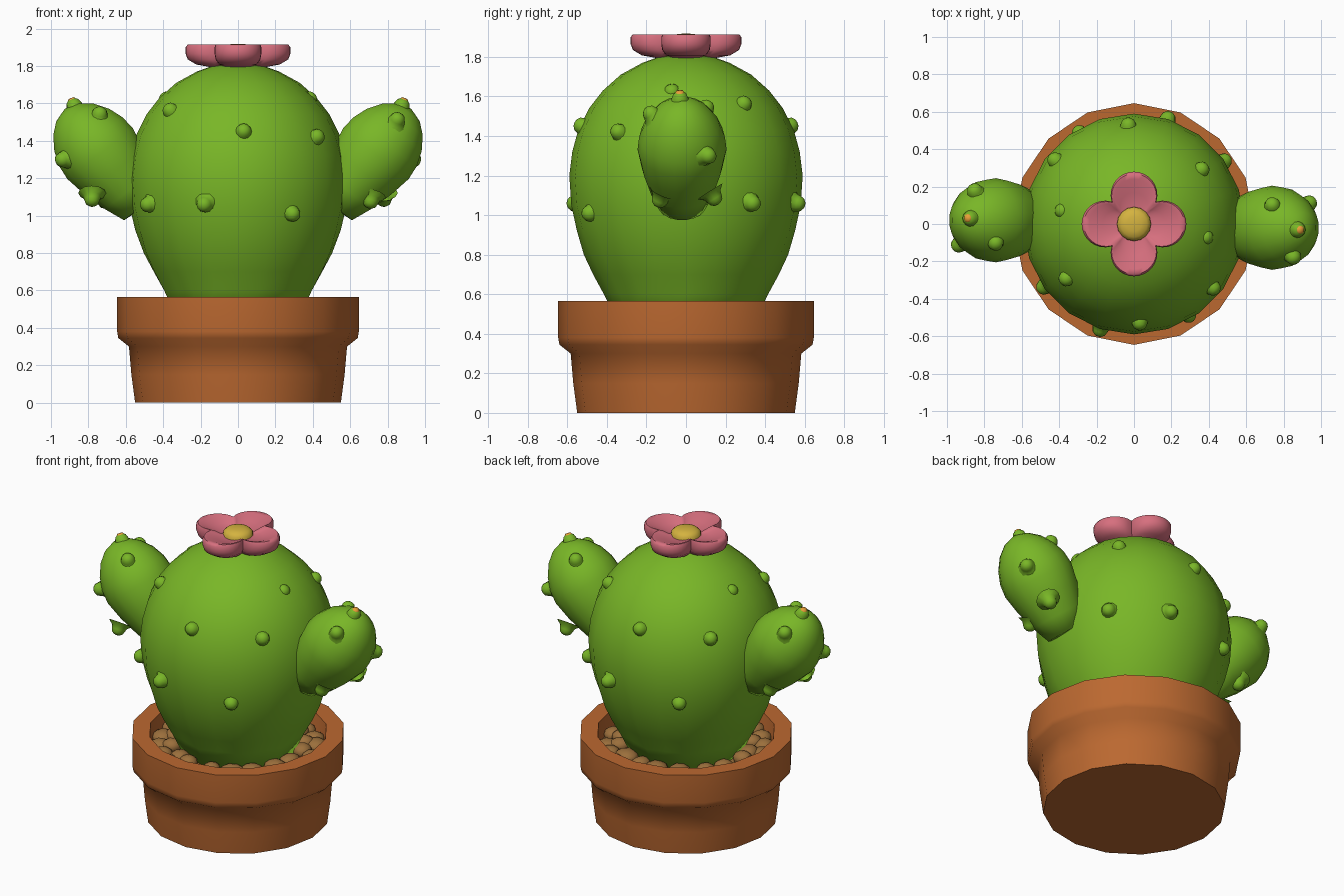
import bpy, bmesh, math, random
from mathutils import Vector, Matrix

random.seed(4)
if "Cube" in bpy.data.objects:
    bpy.data.objects.remove(bpy.data.objects["Cube"])


def material(name, r, g, b):
    m = bpy.data.materials.new(name)
    m.use_nodes = True
    m.diffuse_color = (r, g, b, 1)
    bsdf = m.node_tree.nodes["Principled BSDF"]
    bsdf.inputs["Base Color"].default_value = (r, g, b, 1)
    bsdf.inputs["Roughness"].default_value = 0.8
    return m


GREEN = material("cactus green", 0.19, 0.47, 0.02)
CLAY = material("terracotta", 0.50, 0.14, 0.03)
PINK = material("petal pink", 0.68, 0.16, 0.21)
YELLOW = material("flower yellow", 0.66, 0.45, 0.05)
PEBBLE = material("pebble brown", 0.33, 0.16, 0.045)
ORANGE = material("spine orange", 0.80, 0.35, 0.04)


def finish(bm, name, mat, angle=60):
    bmesh.ops.recalc_face_normals(bm, faces=bm.faces)
    mesh = bpy.data.meshes.new(name)
    bm.to_mesh(mesh)
    bm.free()
    mesh.materials.append(mat)
    ob = bpy.data.objects.new(name, mesh)
    bpy.context.collection.objects.link(ob)
    bpy.ops.object.select_all(action='DESELECT')
    ob.select_set(True)
    bpy.context.view_layer.objects.active = ob
    bpy.ops.object.shade_smooth_by_angle(angle=math.radians(angle))
    return ob


def lathe(bm, profile, sides, matrix=Matrix(), shape=lambda a, i, h: 1.0):
    """Revolve (radius, height) points about z; shape scales the radius."""
    rings = []
    for r, h in profile:
        if r == 0:
            rings.append([bm.verts.new(matrix @ Vector((0, 0, h)))])
            continue
        ring = []
        for i in range(sides):
            a = math.tau * i / sides
            k = r * shape(a, i, h)
            ring.append(bm.verts.new(matrix @ Vector((k * math.cos(a), k * math.sin(a), h))))
        rings.append(ring)
    for lo, hi in zip(rings, rings[1:]):
        for i in range(sides):
            j = (i + 1) % sides
            corners = [lo[i % len(lo)], lo[j % len(lo)], hi[j % len(hi)], hi[i % len(hi)]]
            bm.faces.new(list(dict.fromkeys(corners)))


def aimed(origin, direction):
    turn = Vector(direction).to_track_quat('Z', 'Y').to_matrix().to_4x4()
    return Matrix.Translation(origin) @ turn


def lathe_object(name, mat, profile, sides, matrix=Matrix(), angle=60, **kw):
    bm = bmesh.new()
    lathe(bm, profile, sides, matrix, **kw)
    return finish(bm, name, mat, angle)


# Pot with a thick rim and a recessed inside
lathe_object("pot", CLAY, [
    (0, 0), (0.55, 0), (0.57, 0.15), (0.583, 0.30), (0.64, 0.345), (0.646, 0.38),
    (0.646, 0.565), (0.54, 0.565), (0.52, 0.42), (0, 0.42)], 16)

# Soil and pebbles
lathe_object("soil", PEBBLE, [(0.525, 0.45), (0, 0.46)], 16)
bm = bmesh.new()
for count, radius, height in ((22, 0.47, 0.465), (18, 0.40, 0.48)):
    for i in range(count):
        a = math.tau * (i + random.uniform(-0.2, 0.2)) / count
        place = Matrix.Translation((radius * math.cos(a), radius * math.sin(a), height))
        size = Matrix.Diagonal((random.uniform(0.055, 0.075), random.uniform(0.055, 0.08), 0.045, 1))
        bmesh.ops.create_icosphere(bm, subdivisions=2, radius=1,
                                   matrix=place @ Matrix.Rotation(a, 4, 'Z') @ size)
finish(bm, "pebbles", PEBBLE)


# Egg-shaped body, lightly fluted near the soil
def flutes(a, i, h):
    return 1 + (0.025 if i % 2 else -0.025) * max(0, min(1, (0.95 - h) / 0.3))


lathe_object("cactus_body", GREEN, [
    (0, 0.44), (0.34, 0.46), (0.405, 0.6), (0.46, 0.7), (0.51, 0.8), (0.55, 0.92),
    (0.58, 1.05), (0.59, 1.2), (0.575, 1.32), (0.545, 1.43), (0.49, 1.54), (0.42, 1.63),
    (0.33, 1.71), (0.22, 1.77), (0.11, 1.81), (0, 1.82)], 20, angle=80, shape=flutes)

# Two arms, each the other turned half way round
HALF_TURN = Matrix.Rotation(math.pi, 4, 'Z')
arm_base, arm_tip = Vector((0.51, -0.02, 1.04)), Vector((0.925, -0.02, 1.572))
arm_profile = [(0, 0), (0.12, 0.01), (0.165, 0.12), (0.203, 0.25), (0.225, 0.37), (0.217, 0.45),
               (0.188, 0.53), (0.14, 0.6), (0.08, 0.65), (0, 0.675)]
arm_frame = aimed(arm_base, arm_tip - arm_base)

# Nubs with flared feet
nub = [(0.075, -0.035), (0.048, -0.012), (0.041, 0.01), (0.034, 0.028), (0.018, 0.04), (0, 0.043)]
body_nubs = [(0.38, -0.07, 1.62), (0.36, 0.29, 1.56), (0.03, -0.525, 1.45), (0.42, -0.34, 1.42),
             (0.29, -0.485, 1.01), (0.48, 0.335, 1.06), (0.18, 0.56, 1.06)]
arm_nubs = [(0.875, -0.03, 1.585), (0.74, 0.10, 1.54), (0.935, 0.11, 1.30), (0.78, 0.14, 1.09),
            (0.71, -0.13, 1.08), (0.85, -0.175, 1.51)]
body_centre, arm_centre = Vector((0, 0, 1.2)), Vector((0.77, -0.02, 1.34))

for side, turn in (("left", Matrix()), ("right", HALF_TURN)):
    lathe_object(side + "_arm", GREEN, arm_profile, 18, turn @ arm_frame, 80)
    bm = bmesh.new()
    for spots, centre in ((body_nubs, body_centre), (arm_nubs, arm_centre)):
        for p in map(Vector, spots):
            lathe(bm, nub, 12, turn @ aimed(p, p - centre))
    finish(bm, side + "_nubs", GREEN, 80)
    tip = Vector(arm_nubs[0])
    lathe_object(side + "_spine_tip", ORANGE, [(0.022, 0.038), (0.018, 0.045), (0, 0.047)], 10,
                 turn @ aimed(tip, tip - arm_centre))

# Four-petal flower, outlined by four overlapping circles
OFFSET, LOBE = 0.155, 0.125


def petals(a, i, h):
    phi = (a + math.pi / 4) % (math.pi / 2) - math.pi / 4
    return OFFSET * math.cos(phi) + math.sqrt(LOBE ** 2 - (OFFSET * math.sin(phi)) ** 2)


lathe_object("flower_petals", PINK, [
    (0, 1.785), (0.45, 1.79), (0.8, 1.808), (0.96, 1.835), (1, 1.865), (1, 1.9), (0.96, 1.914),
    (0.86, 1.91), (0.6, 1.885), (0.3, 1.87), (0, 1.87)], 64, shape=petals)
lathe_object("flower_centre", YELLOW, [
    (0.092, 1.86), (0.09, 1.89), (0.07, 1.908), (0.04, 1.916), (0, 1.918)], 16)
